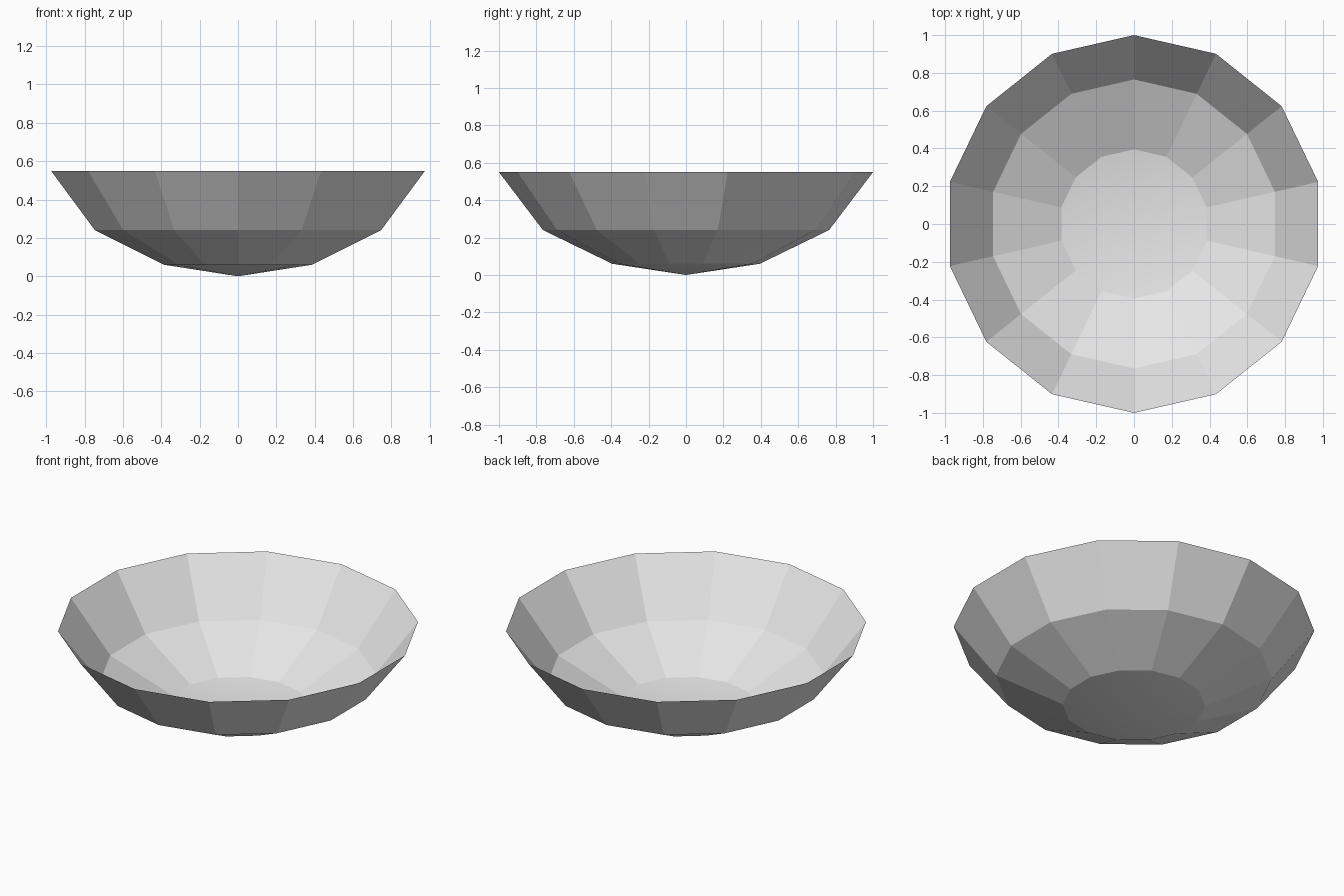
import bpy, bmesh
from math import cos, sin, pi, radians

cube = bpy.data.objects.get("Cube")
if cube:
    bpy.data.objects.remove(cube, do_unlink=True)

SIDES = 14
PROFILE = [(0.395, 0.06), (0.765, 0.24), (1.0, 0.55)]  # radius, height

# Plain grey bowl material
grey = bpy.data.materials.new("bowl grey")
grey.use_nodes = True
colour = (0.8, 0.8, 0.8, 1)
grey.diffuse_color = colour
grey.node_tree.nodes["Principled BSDF"].inputs["Base Color"].default_value = colour

# Open faceted shell: shallow pointed base, then two flaring bands
bm = bmesh.new()
tip = bm.verts.new((0, 0, 0))
rings = []
for radius, height in PROFILE:
    angles = [pi / 2 + 2 * pi * i / SIDES for i in range(SIDES)]
    rings.append([bm.verts.new((radius * cos(a), radius * sin(a), height)) for a in angles])

for i in range(SIDES):
    j = (i + 1) % SIDES
    bm.faces.new((tip, rings[0][j], rings[0][i]))
    for low, high in zip(rings, rings[1:]):
        bm.faces.new((low[i], low[j], high[j], high[i]))

mesh = bpy.data.meshes.new("bowl")
bm.to_mesh(mesh)
bm.free()
mesh.materials.append(grey)
bowl = bpy.data.objects.new("bowl", mesh)
bpy.context.collection.objects.link(bowl)

# Soft base, crisp bands
bpy.context.view_layer.objects.active = bowl
bowl.select_set(True)
bpy.ops.object.shade_smooth_by_angle(angle=radians(6))
